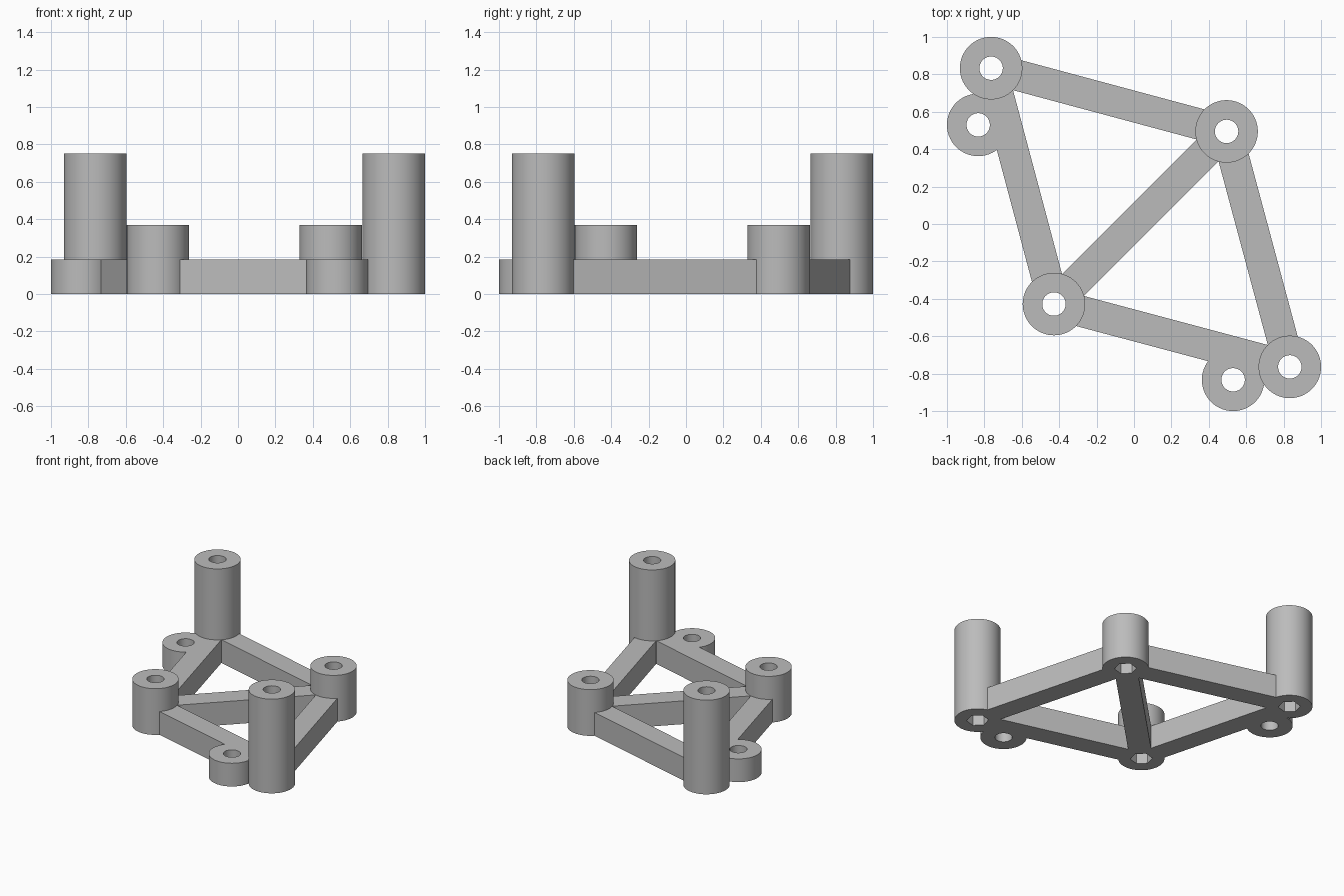
import bpy
import bmesh
from math import pi, cos, sin, radians
from mathutils import Vector

if "Cube" in bpy.data.objects:
    bpy.data.objects.remove(bpy.data.objects["Cube"], do_unlink=True)

SIDES = 96
POST_R, HOLE_R, HEX_R = 0.167, 0.0625, 0.08
BAR_W, BAR_H = 0.166, 0.185
SHORT_H, TALL_H = 0.368, 0.75

grey = bpy.data.materials.new("plain grey")
grey.use_nodes = True
grey.diffuse_color = (0.5, 0.5, 0.5, 1)
grey.node_tree.nodes["Principled BSDF"].inputs["Base Color"].default_value = (0.5, 0.5, 0.5, 1)


def finish(name, bm):
    bmesh.ops.recalc_face_normals(bm, faces=bm.faces)
    mesh = bpy.data.meshes.new(name)
    bm.to_mesh(mesh)
    bm.free()
    mesh.materials.append(grey)
    obj = bpy.data.objects.new(name, mesh)
    bpy.context.collection.objects.link(obj)
    return obj


def circle(r):
    return lambda a: r


def hexagon(r):
    # Distance to a hexagon outline whose corners lie at 15 degrees + n * 60
    return lambda a: r * cos(pi / 6) / cos((a - radians(15)) % (pi / 3) - pi / 6)


def tube(name, centre, height, nut_pocket):
    """Hollow post; loops run round the wall: outside, top, bore, pocket."""
    loops = [(circle(POST_R), 0), (circle(POST_R), height), (circle(HOLE_R), height)]
    if nut_pocket:
        loops += [(circle(HOLE_R), BAR_H), (hexagon(HEX_R), BAR_H), (hexagon(HEX_R), 0)]
    else:
        loops += [(circle(HOLE_R), 0)]
    bm = bmesh.new()
    angles = [2 * pi * i / SIDES for i in range(SIDES)]
    rings = [[bm.verts.new((centre.x + r(a) * cos(a), centre.y + r(a) * sin(a), z))
              for a in angles] for r, z in loops]
    for k, ring in enumerate(rings):
        following = rings[(k + 1) % len(rings)]
        for i in range(SIDES):
            j = (i + 1) % SIDES
            bm.faces.new((ring[i], ring[j], following[j], following[i]))
    obj = finish(name, bm)
    bpy.ops.object.select_all(action="DESELECT")
    obj.select_set(True)
    bpy.context.view_layer.objects.active = obj
    bpy.ops.object.shade_smooth_by_angle(angle=radians(30))


def bar(name, start, end):
    """Straight bar whose ends are buried in the post walls."""
    along = (end - start).normalized()
    side = Vector((-along.y, along.x)) * BAR_W / 2
    a, b = start + along * 0.1, end - along * 0.1
    bm = bmesh.new()
    base = bm.faces.new([bm.verts.new((p.x, p.y, 0))
                         for p in (a + side, a - side, b - side, b + side)])
    top = bmesh.ops.extrude_face_region(bm, geom=[base], use_keep_orig=True)["geom"]
    bmesh.ops.translate(bm, vec=(0, 0, BAR_H),
                        verts=[v for v in top if isinstance(v, bmesh.types.BMVert)])
    finish(name, bm)


# The frame mirrors across its diagonal, so swapping x and y gives the other half
back = Vector((0.495, 0.495))
front = Vector((-0.428, -0.428))
tall = Vector((-0.764, 0.833))
lug = Vector((-0.833, 0.53))

# Short posts on the diagonal and the brace between them
tube("back_short_post", back, SHORT_H, True)
tube("front_short_post", front, SHORT_H, True)
bar("diagonal_brace", front, back)

# Tall posts, side bars and mounting lugs
for label, post, ear in (("right", tall, lug), ("left", tall.yx, lug.yx)):
    tube(label + "_tall_post", post, TALL_H, True)
    tube(label + "_mounting_lug", ear, BAR_H, False)
    bar(label + "_back_bar", post, back)
    bar(label + "_front_bar", post, front)
